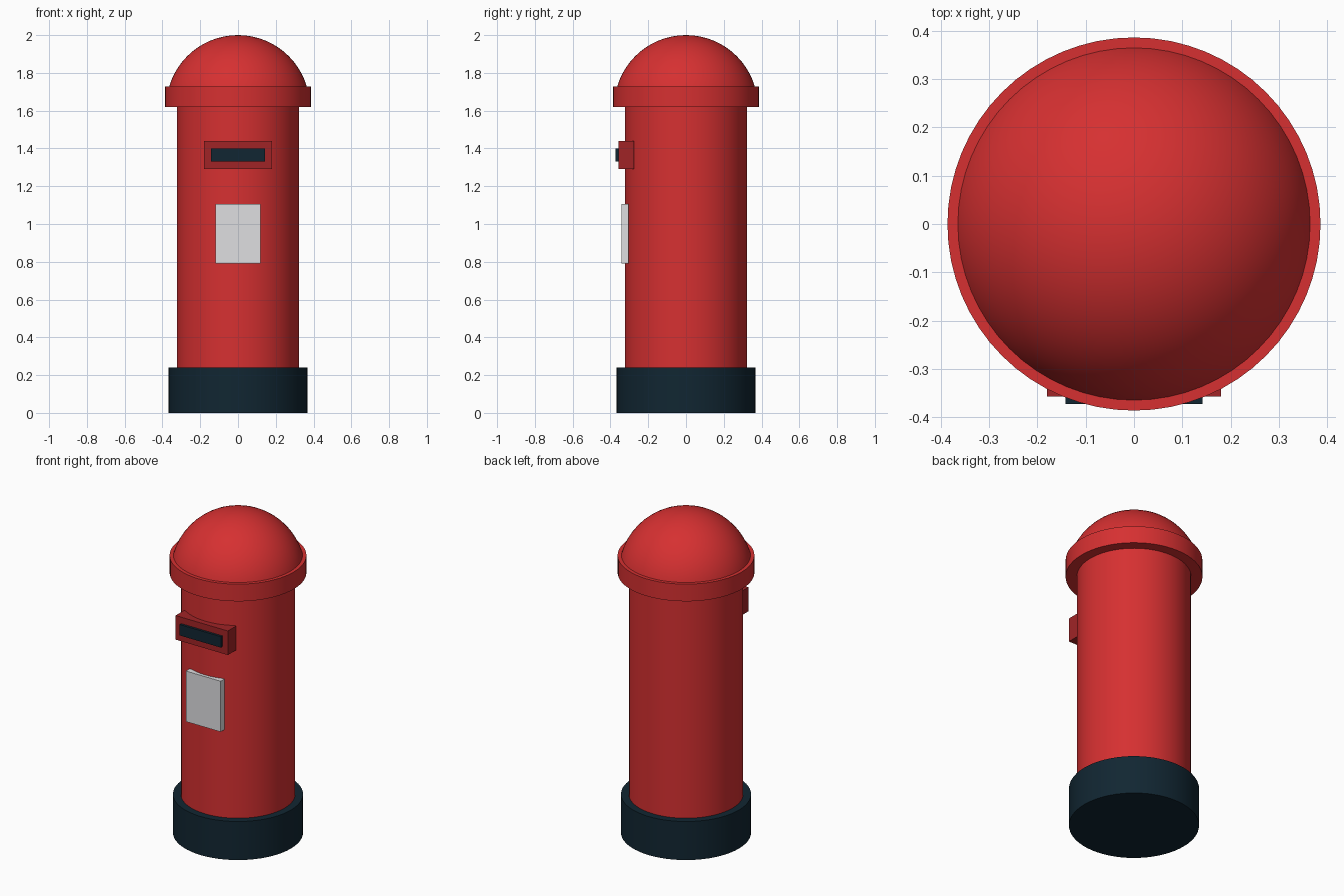
import bpy, bmesh, math

cube = bpy.data.objects.get("Cube")
if cube:
    bpy.data.objects.remove(cube, do_unlink=True)


def material(name, rgb):
    """Flat material from an sRGB colour, stored as linear values."""
    lin = [c / 12.92 if c <= 0.04045 else ((c + 0.055) / 1.055) ** 2.4 for c in (v / 255 for v in rgb)]
    mat = bpy.data.materials.new(name)
    mat.use_nodes = True
    mat.diffuse_color = (*lin, 1)
    bsdf = next(n for n in mat.node_tree.nodes if n.type == "BSDF_PRINCIPLED")
    bsdf.inputs["Base Color"].default_value = (*lin, 1)
    return mat


red = material("pillar red", (214, 48, 49))
dark_red = material("dark red", (160, 36, 38))
navy = material("blue black", (17, 38, 50))
pale = material("pale grey", (223, 223, 225))


def finish(obj, name, mat):
    obj.name = obj.data.name = name
    obj.data.materials.append(mat)
    bpy.ops.object.shade_smooth_by_angle(angle=math.radians(35))
    return obj


def drum(name, radius, z0, z1, mat):
    bpy.ops.mesh.primitive_cylinder_add(vertices=64, radius=radius, depth=z1 - z0,
                                        location=(0, 0, (z0 + z1) / 2))
    return finish(bpy.context.object, name, mat)


def block(name, half_x, y0, y1, z0, z1, mat, bevel=0):
    """Box centred on x, with optional rounding of its upright front edges."""
    bpy.ops.mesh.primitive_cube_add(size=1)
    obj = bpy.context.object
    bm = bmesh.new()
    bm.from_mesh(obj.data)
    for v in bm.verts:
        v.co.x *= 2 * half_x
        v.co.y = y1 if v.co.y > 0 else y0
        v.co.z = z1 if v.co.z > 0 else z0
    if bevel:
        edges = [e for e in bm.edges if abs(e.verts[0].co.z - e.verts[1].co.z) > 0.01
                 and e.verts[0].co.y == y0]
        bmesh.ops.bevel(bm, geom=edges, offset=bevel, segments=4, profile=0.5, affect="EDGES")
    bm.to_mesh(obj.data)
    bm.free()
    return finish(obj, name, mat)


# Pillar, plinth and projecting rim
drum("base", 0.367, 0, 0.24, navy)
drum("body", 0.323, 0.2, 1.66, red)
drum("cap_rim", 0.386, 1.62, 1.727, red)

# Domed top: upper half of a sphere rising from inside the rim
bpy.ops.mesh.primitive_uv_sphere_add(segments=64, ring_count=32, radius=0.38, location=(0, 0, 1.62))
dome = bpy.context.object
bm = bmesh.new()
bm.from_mesh(dome.data)
bmesh.ops.delete(bm, geom=[v for v in bm.verts if v.co.z < -0.001], context="VERTS")
bm.to_mesh(dome.data)
bm.free()
finish(dome, "dome", red)

# Letter slot and notice plate on the front
block("slot_housing", 0.18, -0.357, -0.275, 1.29, 1.44, dark_red, bevel=0.022)
block("slot_opening", 0.142, -0.372, -0.34, 1.332, 1.4, navy)
block("notice_plate", 0.12, -0.342, -0.305, 0.79, 1.105, pale, bevel=0.004)
